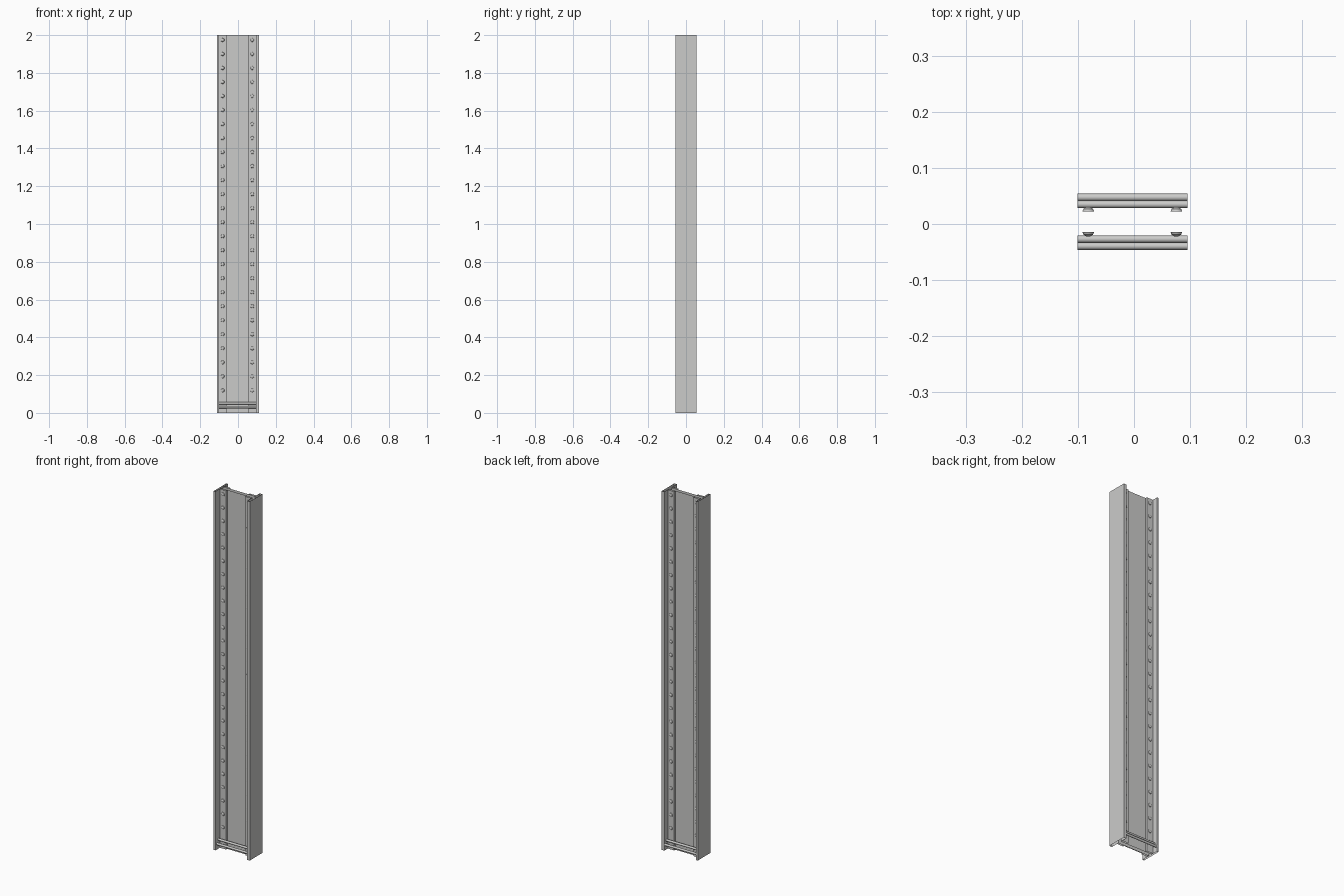
import bpy, bmesh, math
from mathutils import Matrix

cube = bpy.data.objects.get("Cube")
if cube:
    bpy.data.objects.remove(cube)

steel = bpy.data.materials.new("light grey steel")
steel.use_nodes = True
GREY = (0.6, 0.6, 0.59, 1)
steel.diffuse_color = GREY
steel.node_tree.nodes["Principled BSDF"].inputs["Base Color"].default_value = GREY

HEIGHT = 2.0
OUT_X, OUT_Y = 0.111, 0.055      # flange extents
IN_L, IN_R = -0.101, 0.095       # inner flange faces
MID_X, MID_Y = -0.003, 0.004     # web centre
WEB, PLATE = 0.01, 0.02          # half thickness of web, and of web plus plates


def finish(bm, name):
    mesh = bpy.data.meshes.new(name)
    bm.to_mesh(mesh)
    bm.free()
    mesh.materials.append(steel)
    obj = bpy.data.objects.new(name, mesh)
    bpy.context.collection.objects.link(obj)
    return obj


def open_prism(name, profile):
    """Upright shell with open ends from a counter-clockwise outline."""
    bm = bmesh.new()
    low = [bm.verts.new((x, y, 0)) for x, y in profile]
    high = [bm.verts.new((x, y, HEIGHT)) for x, y in profile]
    for i in range(len(low)):
        j = (i + 1) % len(low)
        bm.faces.new((low[i], low[j], high[j], high[i]))
    return finish(bm, name)


def smooth(obj):
    bpy.ops.object.select_all(action='DESELECT')
    obj.select_set(True)
    bpy.context.view_layer.objects.active = obj
    bpy.ops.object.shade_smooth_by_angle(angle=math.radians(40))


# Beam: two flanges joined by a web
front, back = MID_Y - WEB, MID_Y + WEB
open_prism("beam", [
    (-OUT_X, -OUT_Y), (IN_L, -OUT_Y), (IN_L, front), (IN_R, front),
    (IN_R, -OUT_Y), (OUT_X, -OUT_Y), (OUT_X, OUT_Y), (IN_R, OUT_Y),
    (IN_R, back), (IN_L, back), (IN_L, OUT_Y), (-OUT_X, OUT_Y)])

for side, face in ((-1, "front"), (1, "back")):
    # Riveted plates along both edges of the web
    y0, y1 = sorted((MID_Y + side * WEB, MID_Y + side * PLATE))
    for x0, x1, hand in ((IN_L, IN_L + 0.039, "right"), (IN_R - 0.039, IN_R, "left")):
        open_prism(f"{face}_{hand}_plate", [(x0, y0), (x1, y0), (x1, y1), (x0, y1)])

    # Rivet heads: low domes pointing outward
    bm = bmesh.new()
    for sx in (-1, 1):
        for i in range(26):
            spot = Matrix.Translation((MID_X + sx * 0.0785, MID_Y + side * 0.0225,
                                       0.119 + i * 0.0742))
            turn = Matrix.Rotation(-side * math.pi / 2, 4, 'X')
            for r1, r2, depth, shift in ((0.011, 0.009, 0.005, -0.002),
                                         (0.009, 0.004, 0.003, 0.002)):
                bmesh.ops.create_cone(
                    bm, segments=10, radius1=r1, radius2=r2, depth=depth,
                    cap_ends=shift > 0,
                    matrix=spot @ turn @ Matrix.Translation((0, 0, shift)))
    smooth(finish(bm, f"{face}_rivets"))

    # Pair of round rails across the foot
    bm = bmesh.new()
    for offset, z in ((0.031, 0.051), (0.0435, 0.031)):
        bmesh.ops.create_cone(
            bm, segments=16, radius1=0.0065, radius2=0.0065,
            depth=IN_R - IN_L, cap_ends=False,
            matrix=Matrix.Translation((MID_X, MID_Y + side * offset, z))
            @ Matrix.Rotation(math.pi / 2, 4, 'Y'))
    smooth(finish(bm, f"{face}_foot_rails"))
